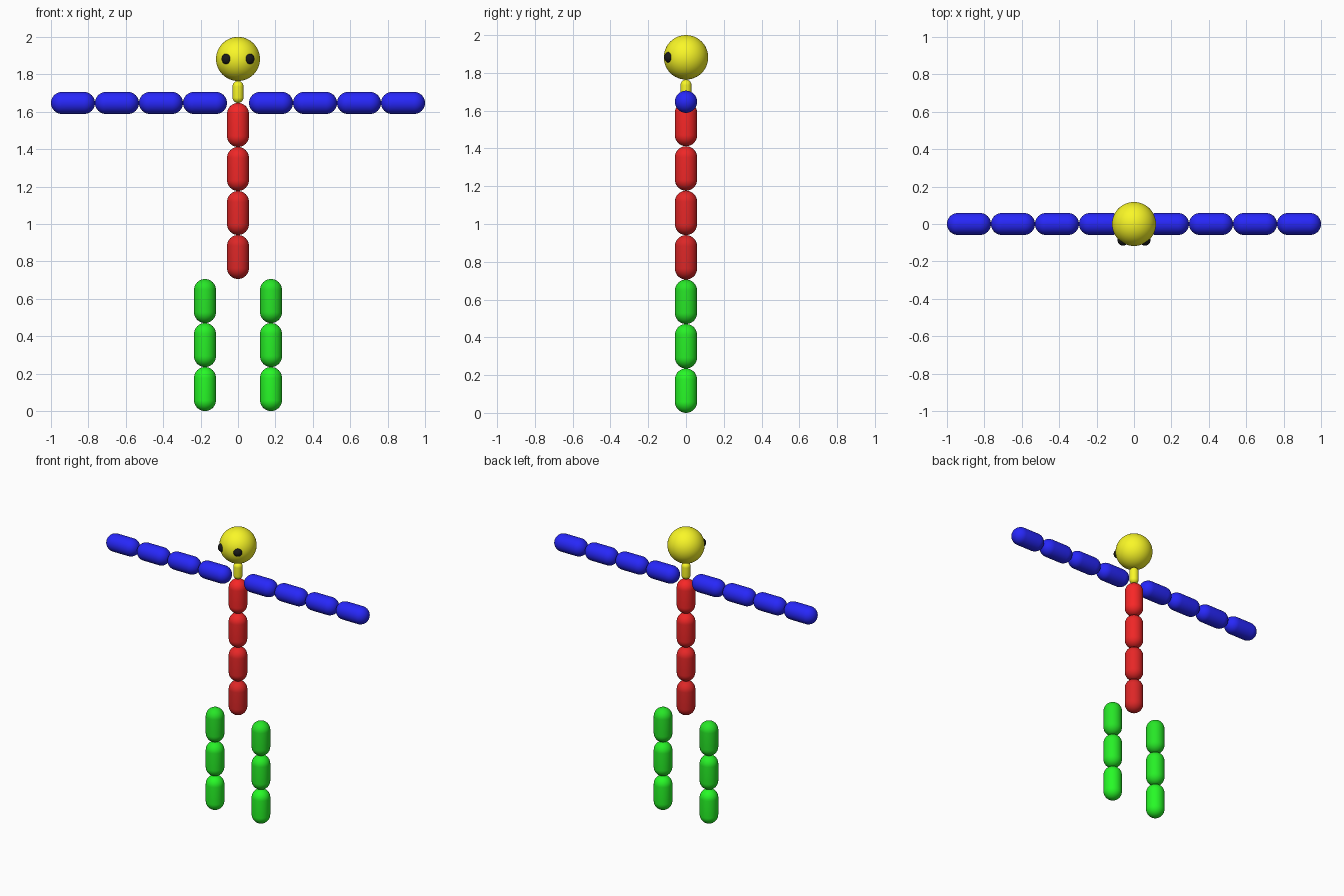
import bpy, bmesh
from math import pi, sin, cos
from mathutils import Matrix, Vector

if "Cube" in bpy.data.objects:
    bpy.data.objects.remove(bpy.data.objects["Cube"])

U = 2 / 17          # module: the figure is 17 modules wide and tall


def material(name, rgb):
    mat = bpy.data.materials.new(name)
    mat.diffuse_color = (*rgb, 1)
    mat.use_nodes = True
    mat.node_tree.nodes["Principled BSDF"].inputs["Base Color"].default_value = mat.diffuse_color
    return mat


def finish(bm, name, mat, matrix):
    bmesh.ops.recalc_face_normals(bm, faces=bm.faces)
    for f in bm.faces:
        f.smooth = True
    mesh = bpy.data.meshes.new(name)
    bm.to_mesh(mesh)
    bm.free()
    mesh.materials.append(mat)
    obj = bpy.data.objects.new(name, mesh)
    obj.matrix_world = matrix
    bpy.context.collection.objects.link(obj)
    return obj


def ball(name, centre, radius, mat):
    bm = bmesh.new()
    bmesh.ops.create_uvsphere(bm, u_segments=48, v_segments=24, radius=radius * U)
    return finish(bm, name, mat, Matrix.Translation(Vector(centre) * U))


def capsule(name, centre, length, radius, mat, along_x=False):
    """Half-round capsule profile spun about its own z axis."""
    bm = bmesh.new()
    steps = 10
    half = length / 2 - radius
    profile = []
    for side in (-1, 1):
        for i in range(steps + 1):
            a = pi / 2 * (i / steps - (side < 0))
            profile.append((radius * cos(a) * U, 0, (side * half + radius * sin(a)) * U))
    verts = [bm.verts.new(p) for p in profile]
    edges = [bm.edges.new(pair) for pair in zip(verts, verts[1:])]
    bmesh.ops.spin(bm, geom=verts + edges, cent=(0, 0, 0), axis=(0, 0, 1),
                   angle=2 * pi, steps=40, use_merge=False)
    bmesh.ops.remove_doubles(bm, verts=bm.verts, dist=1e-5)
    turn = Matrix.Rotation(pi / 2, 4, 'Y') if along_x else Matrix()
    return finish(bm, name, mat, Matrix.Translation(Vector(centre) * U) @ turn)


yellow = material("yellow", (0.95, 0.93, 0.02))
blue = material("blue", (0.02, 0.02, 0.95))
black = material("black", (0.01, 0.01, 0.01))

# Head and neck
ball("head", (0, 0, 16), 1, yellow)
capsule("neck", (0, 0, 14.5), 1, 0.25, yellow)

# Torso, darker towards the bottom
for i in range(4):
    red = material(f"red_{i + 1}", (0.72 + 0.07 * i, 0.02, 0.02))
    capsule(f"torso_segment_{i + 1}", (0, 0, 7 + 2 * i), 2, 0.5, red)

greens = [material(f"green_{i + 1}", (0.02, 0.95 - 0.08 * i, 0.02)) for i in range(3)]

for label, s in (("right", -1), ("left", 1)):
    # Eyes
    ball(f"{label}_eye", (s * 0.5, -0.73, 16), 0.25, black)
    # Arms
    for i in range(4):
        capsule(f"{label}_arm_segment_{i + 1}", (s * (1.5 + 2 * i), 0, 14),
                2, 0.5, blue, along_x=True)
    # Legs, brighter towards the feet
    for i, green in enumerate(greens):
        capsule(f"{label}_leg_segment_{i + 1}", (s * 1.5, 0, 1 + 2 * i), 2, 0.5, green)
